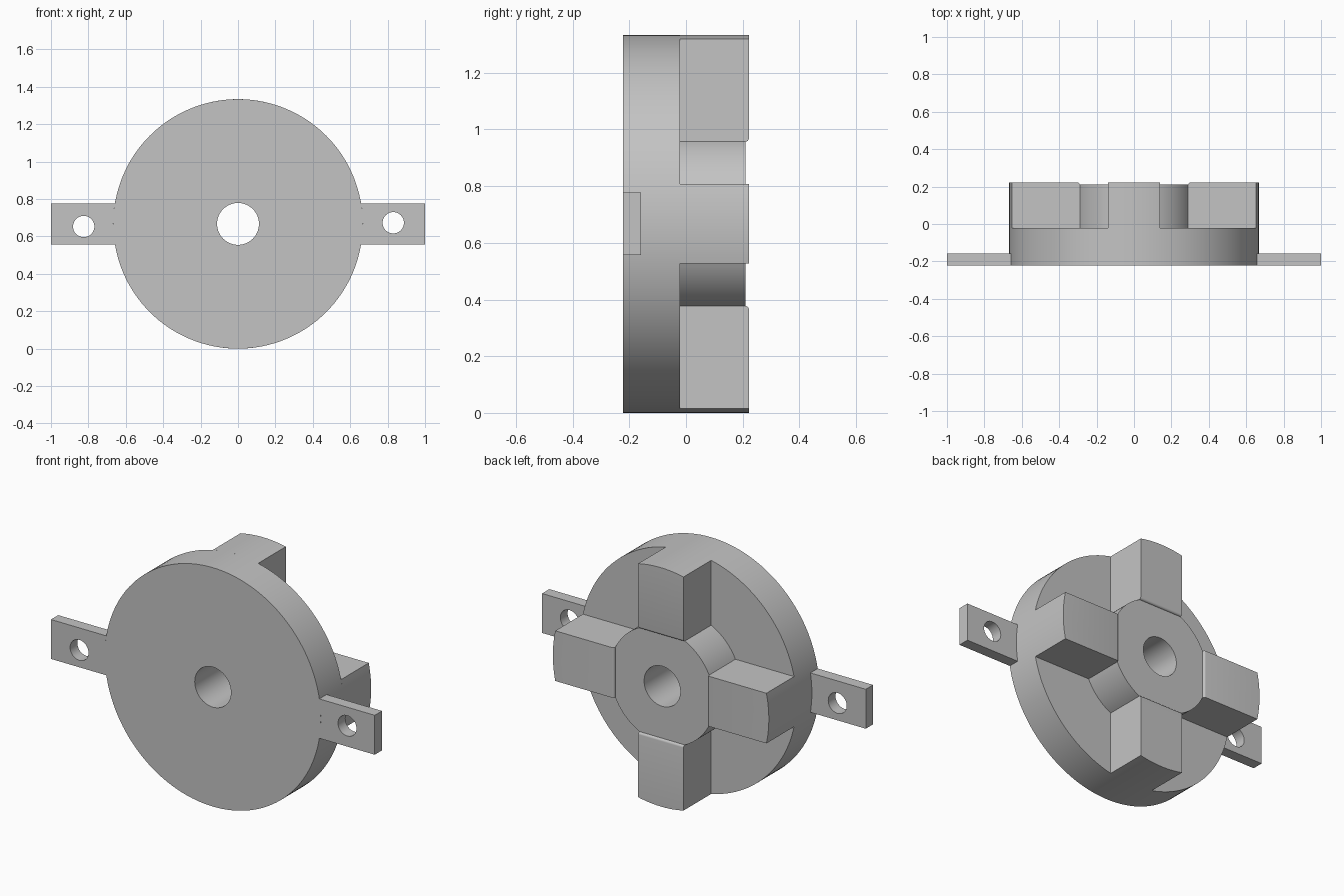
import bpy, bmesh
from math import sin, cos, asin, acos, pi, radians
from mathutils import Matrix, Vector

cube = bpy.data.objects.get("Cube")
if cube:
    bpy.data.objects.remove(cube, do_unlink=True)

CENTRE = 0.667                    # height of the disc axis
R_DISC, R_HUB, R_BORE = 0.667, 0.322, 0.112
ARM, HUB_FLAT = 0.14, 0.29        # half width of an arm, hub centre to flat
FRONT, DECK, HUB_TOP, ARM_TOP = -0.222, -0.022, 0.21, 0.222

grey = bpy.data.materials.new("mid_grey")
grey.use_nodes = True
colour = (0.55, 0.55, 0.55, 1)
grey.diffuse_color = colour
grey.node_tree.nodes["Principled BSDF"].inputs["Base Color"].default_value = colour


def arc(r, a0, a1, n, cx=0, cy=0):
    steps = [a0 + (a1 - a0) * i / n for i in range(n + 1)]
    return [(cx + r * cos(a), cy + r * sin(a)) for a in steps]


def circle(r, n, cx=0, cy=0):
    return arc(r, 0, 2 * pi, n, cx, cy)[:-1]


def turn(points, angle):
    return [(x * cos(angle) - y * sin(angle), x * sin(angle) + y * cos(angle))
            for x, y in points]


def plate(name, loops, y0, y1, bevel_dir=None):
    """Extrude an outline with holes from y0 to y1, optionally rounding its inner rear edge."""
    curve = bpy.data.curves.new(name + "_outline", "CURVE")
    curve.dimensions, curve.fill_mode = "2D", "BOTH"
    curve.extrude = (y1 - y0) / 2
    for loop in loops:
        spline = curve.splines.new("POLY")
        spline.points.add(len(loop) - 1)
        for p, (x, y) in zip(spline.points, loop):
            p.co = (x, y, 0, 1)
        spline.use_cyclic_u = True
    helper = bpy.data.objects.new(name + "_outline", curve)
    bpy.context.collection.objects.link(helper)
    bpy.context.view_layer.update()
    graph = bpy.context.evaluated_depsgraph_get()
    mesh = bpy.data.meshes.new_from_object(helper.evaluated_get(graph))
    bpy.data.objects.remove(helper, do_unlink=True)

    bm = bmesh.new()
    bm.from_mesh(mesh)
    bm.transform(Matrix.Translation((0, (y0 + y1) / 2, CENTRE)) @ Matrix.Rotation(pi / 2, 4, "X"))
    bmesh.ops.remove_doubles(bm, verts=bm.verts, dist=1e-5)
    bmesh.ops.dissolve_limit(bm, angle_limit=radians(0.5), verts=bm.verts, edges=bm.edges)
    bmesh.ops.recalc_face_normals(bm, faces=bm.faces)
    if bevel_dir:
        axis = Vector((0, 0, CENTRE))
        edges = [e for e in bm.edges if all(
            v.co.y > y1 - 1e-3 and (v.co - axis).dot(bevel_dir) < HUB_FLAT + 1e-3
            for v in e.verts)]
        bmesh.ops.bevel(bm, geom=edges, offset=0.012, segments=4, profile=0.5, affect="EDGES")
    bm.to_mesh(mesh)
    bm.free()
    mesh.name = name
    mesh.materials.clear()
    mesh.materials.append(grey)
    obj = bpy.data.objects.new(name, mesh)
    bpy.context.collection.objects.link(obj)
    bpy.ops.object.select_all(action="DESELECT")
    obj.select_set(True)
    bpy.context.view_layer.objects.active = obj
    bpy.ops.object.shade_smooth_by_angle(angle=radians(25))
    return obj


# Main disc with its bore
plate("disc", [circle(R_DISC, 128), circle(R_BORE, 64)], FRONT, DECK)

# Hub: a round boss with four flats
hub = []
a = acos(HUB_FLAT / R_HUB)
for k in range(4):
    hub += turn(arc(R_HUB, a, pi / 2 - a, 16), k * pi / 2)
plate("hub", [hub, circle(R_BORE, 64)], DECK, HUB_TOP)

# Four arms ending flush with the rim of the disc
a = asin(ARM / R_DISC)
arm = [(HUB_FLAT, ARM), (HUB_FLAT, -ARM)] + arc(R_DISC, -a, a, 12)
for k, side in enumerate(("left", "top", "right", "bottom")):
    angle = k * pi / 2
    plate(side + "_arm", [turn(arm, angle)], DECK, ARM_TOP,
          Vector((cos(angle), 0, sin(angle))))

# Two mounting tabs, each with a screw hole
a = asin(0.11 / R_DISC)
tab = arc(R_DISC, a, -a, 10) + [(1, -0.11), (1, 0.11)]
for side, angle, hx, hy in (("left", 0, 0.83, 0.006), ("right", pi, -0.825, -0.014)):
    plate(side + "_tab", [turn(tab, angle), circle(0.057, 40, hx, hy)], FRONT, -0.158)
